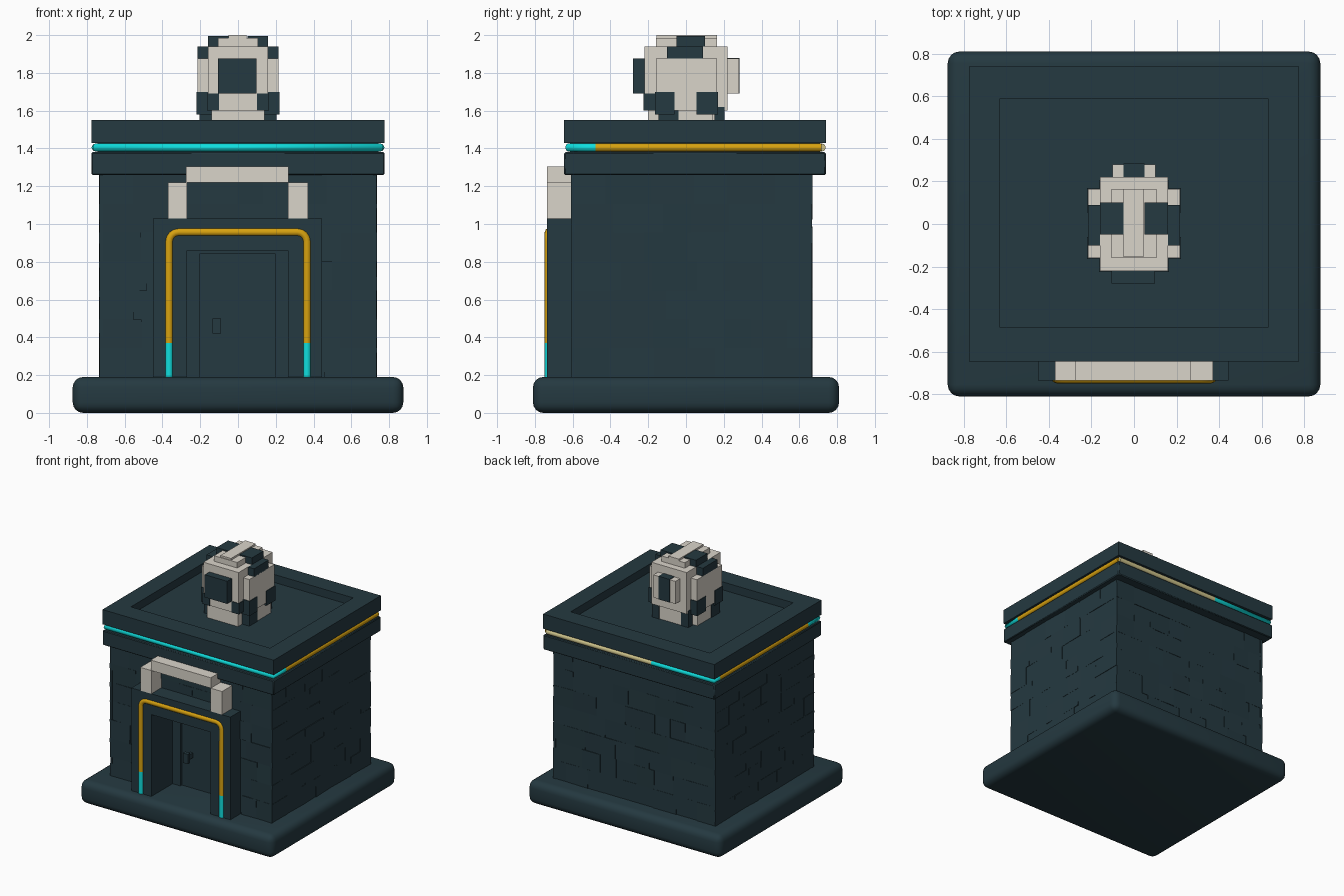
import bpy, bmesh, random
from math import sin, cos, pi, radians
from mathutils import Vector

if "Cube" in bpy.data.objects:
    bpy.data.objects.remove(bpy.data.objects["Cube"])

random.seed(4)

def material(name, rgb):
    m = bpy.data.materials.new(name)
    m.diffuse_color = (*rgb, 1)
    m.use_nodes = True
    m.node_tree.nodes["Principled BSDF"].inputs["Base Color"].default_value = m.diffuse_color
    return m

DARK = material("dark slate", (0.018, 0.041, 0.052))
WHITE = material("off white", (0.70, 0.66, 0.59))
GOLD = material("gold", (0.68, 0.36, 0.005))
CYAN = material("cyan", (0.005, 0.73, 0.73))
PALE = material("pale sand", (0.62, 0.55, 0.26))

def finish(name, bm, mat, smooth=False):
    bmesh.ops.recalc_face_normals(bm, faces=bm.faces)
    me = bpy.data.meshes.new(name)
    bm.to_mesh(me)
    bm.free()
    me.materials.append(mat)
    ob = bpy.data.objects.new(name, me)
    bpy.context.collection.objects.link(ob)
    if smooth:
        bpy.context.view_layer.objects.active = ob
        ob.select_set(True)
        bpy.ops.object.shade_smooth_by_angle(angle=radians(40))
        ob.select_set(False)
    return ob

def add_box(bm, x0, x1, y0, y1, z0, z1):
    vs = bmesh.ops.create_cube(bm, size=1)["verts"]
    for v in vs:
        v.co = Vector((x0 if v.co.x < 0 else x1,
                       y0 if v.co.y < 0 else y1,
                       z0 if v.co.z < 0 else z1))
    return vs

def boxes(name, mat, *dims, bevel=0, segments=1):
    bm = bmesh.new()
    for d in dims:
        add_box(bm, *d)
    if bevel:
        bmesh.ops.bevel(bm, geom=list(bm.edges), offset=bevel, segments=segments,
                        profile=0.5, affect='EDGES')
    return finish(name, bm, mat, smooth=bool(bevel))

def tube(name, mat, pts, r=0.022):
    """Round light tube along a few points."""
    cu = bpy.data.curves.new(name, 'CURVE')
    cu.dimensions = '3D'
    cu.bevel_depth, cu.bevel_resolution, cu.use_fill_caps = r, 2, True
    sp = cu.splines.new('POLY')
    sp.points.add(len(pts) - 1)
    for p, c in zip(sp.points, pts):
        p.co = (*c, 1)
    cu.materials.append(mat)
    ob = bpy.data.objects.new(name, cu)
    bpy.context.collection.objects.link(ob)
    bpy.context.view_layer.objects.active = ob
    ob.select_set(True)
    bpy.ops.object.convert(target='MESH')
    bpy.context.object.select_set(False)

# rounded plinth
boxes("plinth", DARK, (-0.875, 0.875, -0.81, 0.81, 0, 0.19), bevel=0.055, segments=4)

# wall core with a doorway notch
X, YF, YB = 0.725, -0.60, 0.66
boxes("wall_core", DARK,
      (-X, X, -0.42, YB, 0.17, 1.28),
      (-X, -0.27, YF, -0.42, 0.17, 1.28),
      (0.265, X, YF, -0.42, 0.17, 1.28),
      (-0.27, 0.265, YF, -0.42, 0.86, 1.28))

# brick courses, each brick slightly uneven
bm = bmesh.new()
H = 1.07 / 7
def course(a0, a1, place):
    for row in range(7):
        a = a0
        while a < a1 - 0.01:
            b = a + random.uniform(0.13, 0.28)
            if b > a1 - 0.1:
                b = a1
            z0 = 0.19 + row * H
            place(a, b, z0, z0 + H)
            a = b

def brick(x0, x1, y0, y1, z0, z1, axis, sign):
    vs = add_box(bm, x0, x1, y0, y1, z0, z1)
    mid = ((x0 + x1) / 2, (y0 + y1) / 2)[axis]
    for v in vs:
        if (v.co[axis] - mid) * sign > 0:
            v.co[axis] -= sign * random.uniform(0, 0.008)

def front_brick(a, b, z0, z1):
    if z0 > 0.95 or b < -0.3 or a > 0.3:
        brick(a, b, -0.61, -0.59, z0, z1, 1, -1)

course(-0.733, 0.733, lambda a, b, z0, z1: brick(a, b, 0.65, 0.67, z0, z1, 1, 1))
course(-0.733, -0.27, front_brick)
course(0.265, 0.733, front_brick)
course(-0.27, 0.265, front_brick)
for s in (-1, 1):
    xs = sorted((s * 0.715, s * 0.737))
    course(-0.608, 0.668, lambda a, b, z0, z1: brick(*xs, a, b, z0, z1, 0, s))
finish("wall_bricks", bm, DARK)

# porch
PF = -0.735
boxes("porch", DARK,
      (-0.45, -0.27, PF, -0.59, 0.18, 1.03),
      (0.265, 0.445, PF, -0.59, 0.18, 1.03),
      (-0.27, 0.265, PF, -0.59, 0.86, 1.03))
# door set deep inside
boxes("door_surround", DARK,
      (-0.27, -0.20, -0.46, -0.41, 0.18, 0.86),
      (0.195, 0.265, -0.46, -0.41, 0.18, 0.86),
      (-0.20, 0.195, -0.46, -0.41, 0.845, 0.86))
boxes("door", DARK, (-0.20, 0.195, -0.44, -0.41, 0.18, 0.85))
boxes("door_handle", DARK,
      (-0.135, -0.09, -0.52, -0.49, 0.42, 0.50),
      (-0.125, -0.10, -0.49, -0.43, 0.44, 0.48))

# light tube around the doorway
TY, TX, TZ, R = -0.726, 0.365, 0.957, 0.05
arch = [(-TX, TY, 0.37)]
arch += [(-TX + R - R * cos(t * pi / 8), TY, TZ - R + R * sin(t * pi / 8)) for t in range(5)]
arch += [(-x, y, z) for x, y, z in reversed(arch)]
tube("door_light_gold", GOLD, arch)
for s, n in ((-1, "left"), (1, "right")):
    tube("door_light_foot_" + n, CYAN, [(s * TX, TY, 0.18), (s * TX, TY, 0.37)])

# white stepped arch above the porch
boxes("arch_blocks", WHITE,
      (-0.37, -0.27, PF, -0.59, 1.03, 1.22),
      (0.265, 0.37, PF, -0.59, 1.03, 1.22),
      (-0.275, 0.268, PF, -0.59, 1.22, 1.305))

# roof: two slabs with a groove between them, and a raised rim
RX, RF, RB = 0.775, -0.645, 0.74
boxes("roof_lower_slab", DARK, (-RX, RX, RF, RB, 1.26, 1.38), bevel=0.006)
boxes("roof_groove", DARK, (-0.745, 0.745, RF + 0.03, RB - 0.03, 1.37, 1.44))
boxes("roof_upper_slab", DARK, (-RX, RX, RF, RB, 1.43, 1.485))
boxes("roof_rim", DARK,
      (-RX, RX, RF, -0.485, 1.48, 1.55), (-RX, RX, 0.59, RB, 1.48, 1.55),
      (-RX, -0.63, -0.485, 0.59, 1.48, 1.55), (0.63, RX, -0.485, 0.59, 1.48, 1.55))

# light tubes round the roof
GX, GF, GB, GZ = 0.753, -0.623, 0.718, 1.405
tube("roof_light_front", CYAN, [(-GX, -0.48, GZ), (-GX, GF, GZ), (GX, GF, GZ), (GX, -0.48, GZ)])
tube("roof_light_right", GOLD, [(GX, -0.48, GZ), (GX, GB, GZ)])
tube("roof_light_back", PALE, [(GX, GB, GZ), (-0.2, GB, GZ)])
tube("roof_light_back_corner", CYAN, [(-0.2, GB, GZ), (-GX, GB, GZ), (-GX, 0.66, GZ)])
tube("roof_light_left", GOLD, [(-GX, 0.66, GZ), (-GX, -0.48, GZ)])

# blocky spotted egg on the roof
boxes("egg_shell", WHITE,
      (-0.16, 0.16, -0.22, 0.22, 1.60, 1.94),
      (-0.215, 0.215, -0.16, 0.165, 1.60, 1.875),
      (-0.20, 0.20, -0.14, 0.14, 1.48, 1.60),
      (-0.14, 0.14, -0.20, 0.20, 1.48, 1.60),
      (-0.105, 0.105, -0.16, 0.165, 1.90, 1.985),
      (-0.05, 0.045, -0.155, 0.165, 1.94, 2.0),
      (-0.10, 0.10, 0.20, 0.28, 1.69, 1.875))
spots = [(-0.105, 0.098, -0.28, -0.20, 1.69, 1.875),     # front
         (-0.05, 0.05, 0.20, 0.284, 1.69, 1.879)]        # back
for s in (-1, 1):
    for x0, x1, y0, y1, z0, z1 in (
            (0.10, 0.215, -0.10, 0.09, 1.87, 1.94),      # shoulder
            (0.05, 0.16, -0.05, 0.10, 1.93, 1.995),      # crown
            (0.10, 0.22, -0.165, -0.06, 1.58, 1.70),     # lower front side
            (0.10, 0.165, -0.225, -0.15, 1.60, 1.69),
            (0.10, 0.205, -0.145, -0.04, 1.48, 1.60),
            (0.10, 0.22, 0.055, 0.17, 1.58, 1.70),       # lower back side
            (0.10, 0.165, 0.15, 0.205, 1.48, 1.62)):
        spots.append((*sorted((s * x0, s * x1)), y0, y1, z0, z1))
boxes("egg_spots", DARK, *spots)
